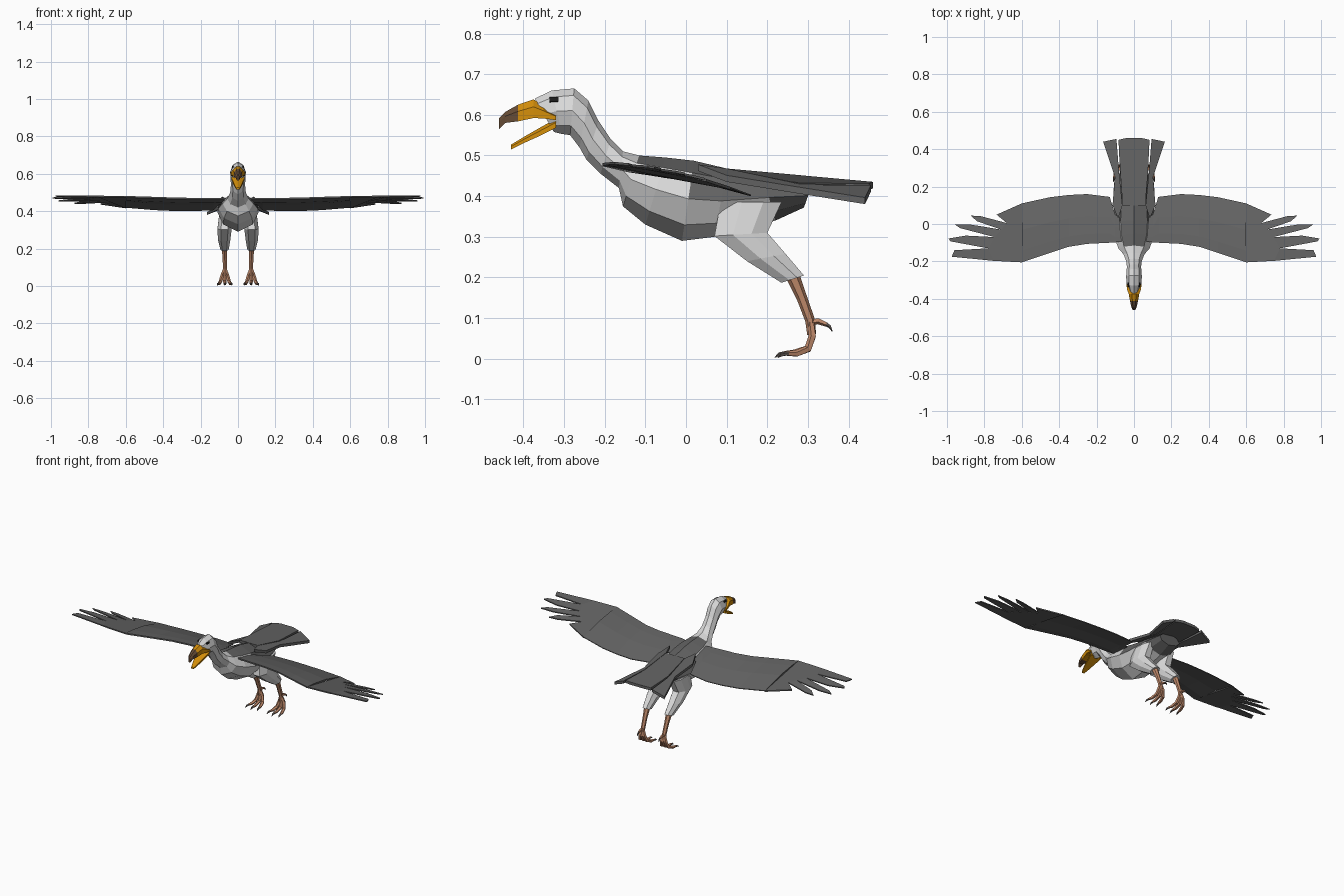
import bpy, bmesh, math
from mathutils import Vector

if "Cube" in bpy.data.objects:
    bpy.data.objects.remove(bpy.data.objects["Cube"])


def material(name, rgb):
    m = bpy.data.materials.new(name)
    m.diffuse_color = (*rgb, 1)
    m.use_nodes = True
    m.node_tree.nodes["Principled BSDF"].inputs["Base Color"].default_value = m.diffuse_color
    return m


WHITE = material("pale_plumage", (0.70, 0.70, 0.70))
DARK = material("dark_feather", (0.125, 0.125, 0.125))
ORANGE = material("beak_orange", (0.65, 0.27, 0.003))
BROWN = material("beak_tip_brown", (0.13, 0.07, 0.035))
SKIN = material("leg_tan", (0.52, 0.25, 0.145))
CLAW = material("claw_grey", (0.12, 0.10, 0.09))
BLACK = material("eye_black", (0.01, 0.01, 0.01))


def finish(name, bm, mats, mirror=False, rule=None):
    """Turn a bmesh into a flat-shaded object, optionally mirrored across x."""
    if mirror:
        geo = bmesh.ops.duplicate(bm, geom=bm.verts[:] + bm.edges[:] + bm.faces[:])
        for v in [g for g in geo["geom"] if isinstance(g, bmesh.types.BMVert)]:
            v.co.x = -v.co.x
    bmesh.ops.recalc_face_normals(bm, faces=bm.faces)
    if rule:
        for f in bm.faces:
            f.material_index = rule(f.calc_center_median(), f)
    me = bpy.data.meshes.new(name)
    bm.to_mesh(me)
    bm.free()
    for m in mats:
        me.materials.append(m)
    ob = bpy.data.objects.new(name, me)
    bpy.context.collection.objects.link(ob)
    return ob


def loft(bm, rings):
    """Skin closed rings of equal size and cap both ends."""
    vs = [[bm.verts.new(p) for p in r] for r in rings]
    n = len(vs[0])
    for a, b in zip(vs, vs[1:]):
        for i in range(n):
            bm.faces.new((a[i], a[(i + 1) % n], b[(i + 1) % n], b[i]))
    bm.faces.new(vs[0])
    bm.faces.new(vs[-1])


def plate(bm, outline, height, thick):
    """Thin slab over an xy outline, its top following height(x, y)."""
    loft(bm, [[(x, y, height(x, y) - d) for x, y in outline] for d in (0, thick)])


def tube(bm, path, sides=5):
    """Tapered tube through (x, y, z, radius) points."""
    pts = [Vector(p[:3]) for p in path]
    rings = []
    for i, p in enumerate(pts):
        t = (pts[min(i + 1, len(pts) - 1)] - pts[max(i - 1, 0)]).normalized()
        u = t.cross(Vector((1, 0, 0))).normalized()
        w = t.cross(u)
        rings.append([p + path[i][3] * (u * math.cos(a) + w * math.sin(a))
                      for a in (2 * math.pi * k / sides for k in range(sides))])
    loft(bm, rings)


# Head, neck and body: top (y, z), bottom (y, z), half width
HALF = [(0, 1), (.65, .7), (1, .05), (.72, -.6), (0, -1)]
SECTION = HALF + [(-x, z) for x, z in HALF[3:0:-1]]
stations = [
    (-.372, .640, -.325, .558, .026), (-.330, .660, -.305, .553, .040),
    (-.275, .665, -.285, .550, .042), (-.240, .635, -.262, .520, .040),
    (-.215, .585, -.245, .490, .038), (-.185, .540, -.210, .455, .042),
    (-.155, .510, -.165, .420, .057), (-.115, .500, -.155, .375, .082),
    (-.050, .495, -.100, .330, .104), (.020, .487, -.010, .290, .110),
    (.100, .468, .070, .300, .105), (.190, .448, .220, .340, .092),
    (.310, .428, .290, .372, .070)]
rings = []
for ty, tz, by, bz, w in stations:
    rings.append([(x * w, by + (ty - by) * (s + 1) / 2, bz + (tz - bz) * (s + 1) / 2)
                  for x, s in SECTION])
bm = bmesh.new()
loft(bm, rings)


def body_rule(c, f):
    if c.y < -.1:
        return 0
    return int(c.y > .17 or (c.y > .035 and c.z > .40) or c.z > .455)


finish("body", bm, [WHITE, DARK], rule=body_rule)

# Eyes
bm = bmesh.new()
bmesh.ops.create_cube(bm, size=1)
tilt = math.radians(20)
for v in bm.verts:
    x, y, z = v.co.x * .008, v.co.y * .022, v.co.z * .011
    v.co = (.0285 + x * math.cos(tilt) - z * math.sin(tilt), -.325 + y,
            .637 + x * math.sin(tilt) + z * math.cos(tilt))
finish("eyes", bm, [BLACK], mirror=True)


# Beak halves: y, top z, bottom z, half width
def beak(name, rows, rule=None):
    bm = bmesh.new()
    loft(bm, [[(-w, y, b), (-w, y, b + .6 * (t - b)), (-.4 * w, y, t),
               (.4 * w, y, t), (w, y, b + .6 * (t - b)), (w, y, b)]
              for y, t, b, w in rows])
    finish(name, bm, [ORANGE, BROWN], rule=rule)


beak("upper_beak", [(-.320, .603, .587, .041), (-.350, .622, .591, .037),
                    (-.375, .638, .592, .028), (-.413, .625, .584, .021),
                    (-.445, .607, .580, .014), (-.460, .592, .565, .006)],
     lambda c, f: int(c.y < -.414))
beak("lower_beak", [(-.320, .590, .568, .036), (-.360, .568, .548, .026),
                    (-.400, .545, .530, .018), (-.430, .527, .515, .008)])


# Wings: cambered panel plus fingered tip feathers
def wing_z(x, y):
    u = y + .2
    return .48 - .05 * u - .45 * u * u + .012 * max(0, x - .5)


bm = bmesh.new()
rings = []
for x, front, back in [(.05, -.09, .02), (.10, -.098, .05), (.13, -.10, .145),
                       (.25, -.106, .16), (.35, -.122, .155), (.45, -.155, .143),
                       (.60, -.205, .11)]:
    ys = [front + (back - front) * t for t in (0, .2, .55, 1)]
    under = (.008, .018, .010, .004)
    rings.append([(x, y, wing_z(x, y)) for y in ys] +
                 [(x, y, wing_z(x, y) - d) for y, d in reversed(list(zip(ys, under)))])
loft(bm, rings)
notches = [(.78, -.13), (.745, -.07), (.71, -.03), (.68, .005)]
plate(bm, [(.60, -.205), (.75, -.197)] + notches + [(.735, .05), (.60, .11)], wing_z, .007)
fingers = [[(.75, -.197), (.975, -.175), (.96, -.14), notches[0]],
           [notches[0], (.98, -.093), (.993, -.078), (.90, -.062), notches[1]],
           [notches[1], (.93, -.022), (.96, -.002), (.88, -.002), notches[2]],
           [notches[2], (.84, .015), (.873, .045), (.82, .042), notches[3]]]
for f in fingers:
    plate(bm, f, wing_z, .006)
finish("wings", bm, [DARK], mirror=True)


# Tail: flat centre feathers with drooping side feathers
def tail_z(x, y):
    mid = .468 - .2 * (y - .1) if y < .3 else .428 + .045 * (y - .3)
    return mid - .42 * max(0, abs(x) - .075)


right = [(.06, .10), (.075, .28), (.083, .45), (.04, .46)]
bm = bmesh.new()
plate(bm, right + [(-x, y) for x, y in reversed(right)], tail_z, .016)
finish("tail_centre", bm, [DARK])
bm = bmesh.new()
plate(bm, [(.085, .03), (.115, .10), (.102, .25), (.165, .44), (.094, .455),
           (.080, .28), (.062, .10)], tail_z, .016)
finish("tail_sides", bm, [DARK], mirror=True)

# Thighs: front y, front z, back y, back z, centre x, half width
bm = bmesh.new()
rings = []
for fy, fz, by, bz, x, w in [(.085, .385, .235, .385, .070, .030),
                             (.070, .302, .200, .310, .072, .038),
                             (.150, .240, .245, .258, .074, .033),
                             (.235, .187, .290, .205, .072, .022)]:
    rings.append([(x + s * w, fy + (by - fy) * t, fz + (bz - fz) * t)
                  for s, t in [(-.5, 0), (.5, 0), (1, .35), (1, .7),
                               (.5, 1), (-.5, 1), (-1, .7), (-1, .35)]])
loft(bm, rings)
finish("thighs", bm, [WHITE], mirror=True)

# Shanks
bm = bmesh.new()
tube(bm, [(.072, .262, .205, .017), (.071, .285, .150, .013),
          (.070, .305, .095, .012), (.070, .309, .060, .011)], 6)
finish("shanks", bm, [SKIN], mirror=True)

# Toes with claws, three forward and one back
toes, claws = bmesh.new(), bmesh.new()
for dx in (-.034, 0, .036):
    lift = 0 if dx else -.008
    tube(toes, [(.07, .306, .098, .008), (.07 + dx * .4, .311, .055, .010),
                (.07 + dx * .65, .300, .024, .010), (.07 + dx * .85, .272 + lift, .013, .009),
                (.07 + dx, .250 + lift, .013, .006)])
    tube(claws, [(.07 + dx, .252 + lift, .013, .006), (.07 + dx * 1.06, .238 + lift, .011, .005),
                 (.07 + dx * 1.12, .226 + lift, .003, .001)])
tube(toes, [(.07, .302, .090, .008), (.07, .325, .093, .008), (.07, .345, .085, .006)])
tube(claws, [(.07, .344, .086, .006), (.07, .354, .079, .004), (.07, .360, .067, .001)])
finish("toes", toes, [SKIN], mirror=True)
finish("claws", claws, [CLAW], mirror=True)
